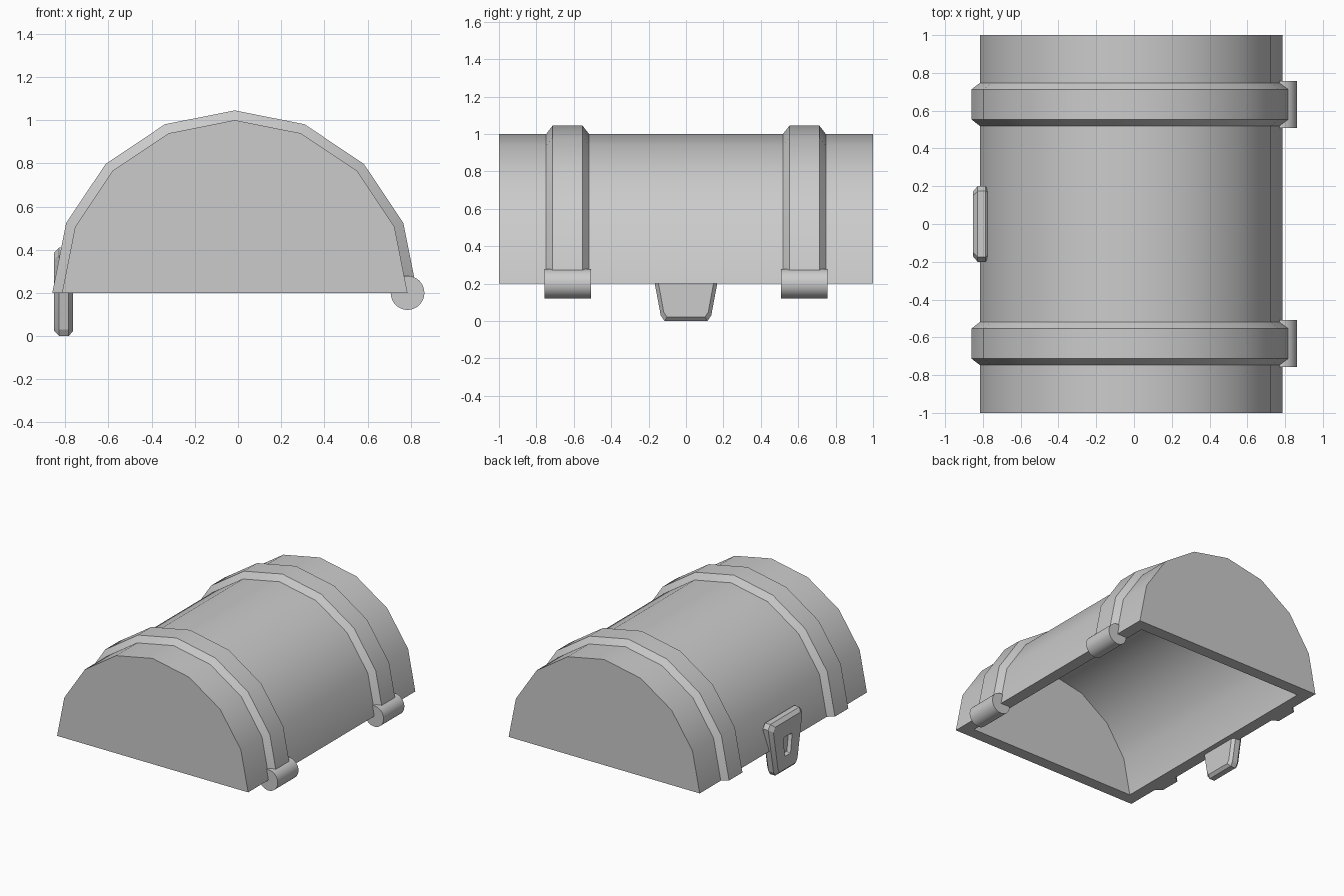
import bpy, bmesh, math

if "Cube" in bpy.data.objects:
    bpy.data.objects.remove(bpy.data.objects["Cube"])

CX, BASE = -0.015, 0.2          # arch centre
SEG = 8                         # facets of the half round


def finish(name, bm, angle=30):
    bmesh.ops.recalc_face_normals(bm, faces=bm.faces)
    me = bpy.data.meshes.new(name)
    bm.to_mesh(me)
    bm.free()
    me.shade_smooth()
    me.set_sharp_from_angle(angle=math.radians(angle))
    ob = bpy.data.objects.new(name, me)
    bpy.context.collection.objects.link(ob)
    return ob


def loft(name, rings, angle=30):
    """Closed rings of equal length joined in order, both ends capped."""
    bm = bmesh.new()
    vs = [[bm.verts.new(p) for p in r] for r in rings]
    n = len(vs[0])
    for a, b in zip(vs, vs[1:]):
        for i in range(n):
            j = (i + 1) % n
            bm.faces.new((a[i], a[j], b[j], b[i]))
    bm.faces.new(vs[0])
    bm.faces.new(vs[-1])
    return finish(name, bm, angle)


def arch_point(r, i, y):
    a = math.pi * (1 - i / SEG)
    return (CX + r * math.cos(a), y, BASE + r * math.sin(a))


# Hollow half-round lid: outer and inner shells joined by a flat rim
bm = bmesh.new()
shells = []
for r, hy in ((0.8, 1.0), (0.71, 0.91)):
    ends = [[bm.verts.new(arch_point(r, i, y)) for i in range(SEG + 1)] for y in (-hy, hy)]
    f, b = ends
    for i in range(SEG):
        bm.faces.new((f[i], f[i + 1], b[i + 1], b[i]))
    bm.faces.new(f)
    bm.faces.new(b)
    shells.append([f[0], f[-1], b[-1], b[0]])
outer, inner = shells
for i in range(4):
    j = (i + 1) % 4
    bm.faces.new((outer[i], outer[j], inner[j], inner[i]))
finish("lid", bm)

# Two bevelled bands, cut short where they meet the hinges
section = [(0.78, -0.13), (0.845, -0.08), (0.845, 0.08), (0.78, 0.13)]
for side, yc in (("front", -0.633), ("back", 0.633)):
    rings = [[arch_point(r, i, yc + y) for r, y in section] for i in range(SEG + 1)]
    rings[-1] = [tuple(p + (q - p) * 0.22 for p, q in zip(a, b))
                 for a, b in zip(rings[-1], rings[-2])]
    loft(side + "_band", rings)

    # Hinge barrel under the right edge
    circle = [(0.785 + 0.078 * math.cos(t), 0.2 + 0.079 * math.sin(t))
              for t in (math.tau * k / 32 for k in range(32))]
    loft(side + "_hinge", [[(x, yc + d, z) for x, z in circle] for d in (-0.124, 0.124)])

# Tapered latch plate with chamfered edges and a recessed keyhole slot
half = [(0.115, 0.0), (0.135, 0.03), (0.2, 0.375), (0.175, 0.41)]
outline = half + [(-y, z) for y, z in reversed(half)]


def latch_ring(x, sy, sz, zc=0.205):
    return [(x, y * sy, zc + (z - 0.205) * sz) for y, z in outline]


loft("latch", [
    latch_ring(-0.765, 0.88, 0.9),
    latch_ring(-0.785, 1, 1),
    latch_ring(-0.828, 1, 1),
    latch_ring(-0.852, 0.86, 0.88),
    latch_ring(-0.852, 0.26, 0.36, 0.195),
    latch_ring(-0.825, 0.22, 0.32, 0.195),
], 20)
